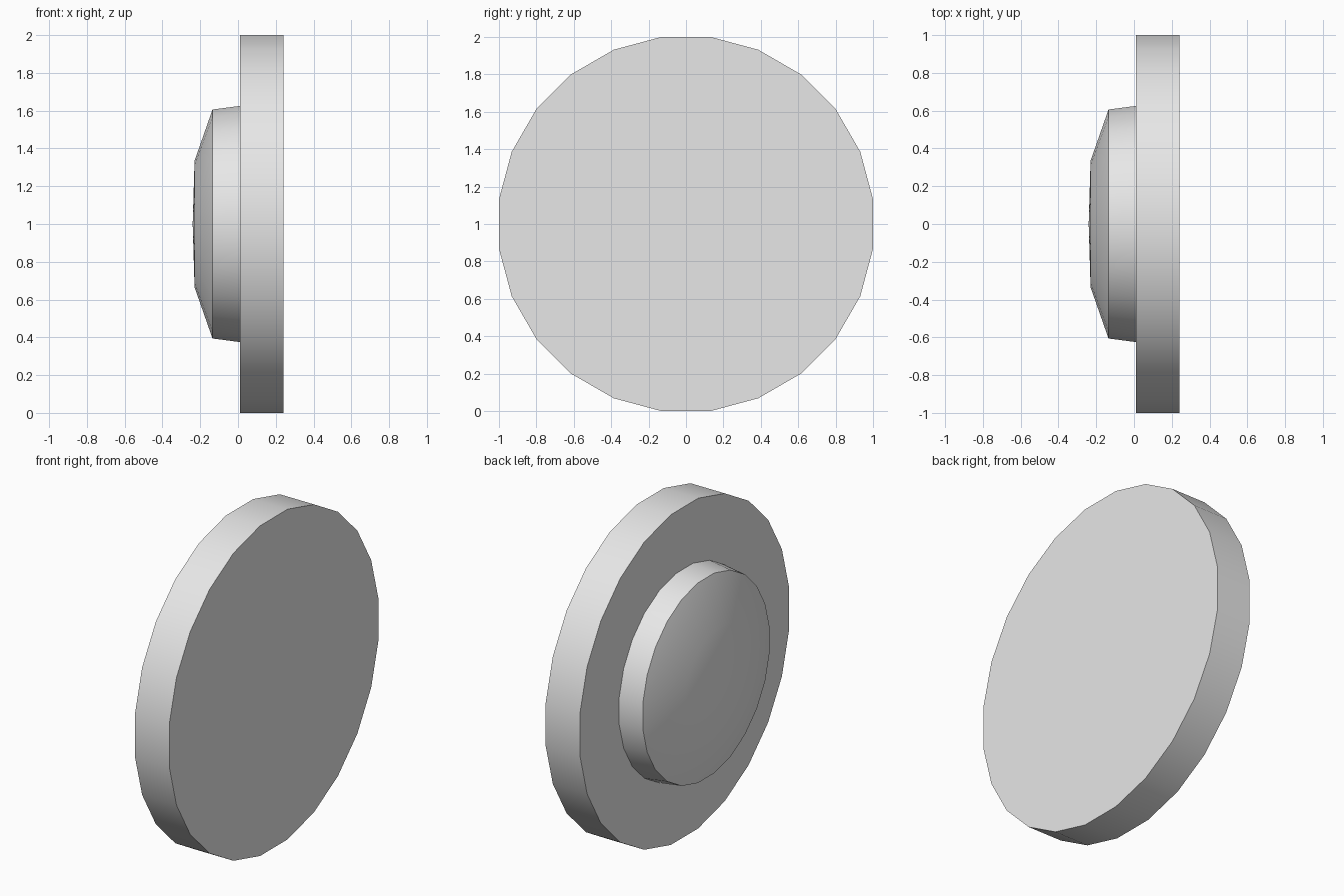
import bpy, bmesh, math
from mathutils import Matrix

cube = bpy.data.objects.get("Cube")
if cube:
    bpy.data.objects.remove(cube, do_unlink=True)

SIDES = 24
STEP = 2 * math.pi / SIDES
TO_CORNER = 1 / math.cos(STEP / 2)   # flat-to-flat radius to corner radius

grey = bpy.data.materials.new("plain_grey")
grey.use_nodes = True
colour = (0.8, 0.8, 0.8, 1)
grey.diffuse_color = colour
grey.node_tree.nodes["Principled BSDF"].inputs["Base Color"].default_value = colour


def lathe(name, profile):
    """Spin (x, radius) points about the x axis, with flats at top and sides."""
    bm = bmesh.new()
    verts = [bm.verts.new((x, 0, r * TO_CORNER)) for x, r in profile]
    edges = [bm.edges.new(pair) for pair in zip(verts, verts[1:])]
    bmesh.ops.spin(bm, geom=verts + edges, cent=(0, 0, 0), axis=(1, 0, 0),
                   angle=2 * math.pi, steps=SIDES)
    bmesh.ops.remove_doubles(bm, verts=bm.verts, dist=0.0005)
    bmesh.ops.rotate(bm, verts=bm.verts, cent=(0, 0, 0),
                     matrix=Matrix.Rotation(STEP / 2, 3, "X"))
    rims = [e for e in bm.edges if e.is_boundary]
    if rims:
        bmesh.ops.holes_fill(bm, edges=rims, sides=0)
    bmesh.ops.recalc_face_normals(bm, faces=bm.faces)
    mesh = bpy.data.meshes.new(name)
    bm.to_mesh(mesh)
    bm.free()
    mesh.materials.append(grey)
    obj = bpy.data.objects.new(name, mesh)
    obj.location.z = 1
    bpy.context.collection.objects.link(obj)
    bpy.ops.object.select_all(action="DESELECT")
    obj.select_set(True)
    bpy.context.view_layer.objects.active = obj
    bpy.ops.object.shade_smooth_by_angle(angle=math.radians(30))
    return obj


# Wide flat disc
lathe("disc", [(0.01, 1), (0.24, 1)])

# Shallow domed boss, its base set slightly into the disc
lathe("domed_boss", [(0.02, 0.626), (0.01, 0.625), (-0.135, 0.606),
                     (-0.23, 0.335), (-0.24, 0)])
